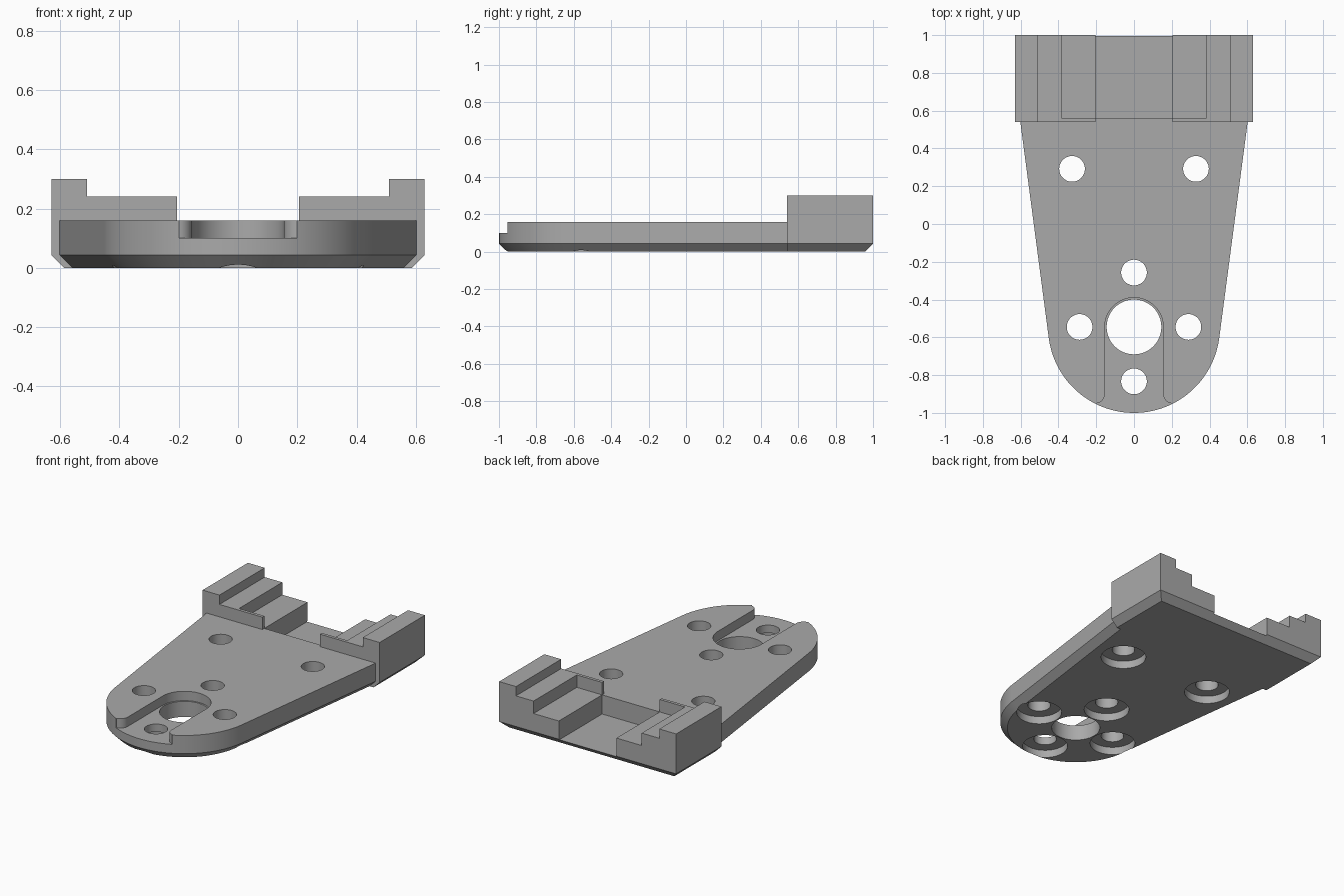
import bpy, bmesh
from math import radians, sin, cos, tan, pi

if "Cube" in bpy.data.objects:
    bpy.data.objects.remove(bpy.data.objects["Cube"])

grey = bpy.data.materials.new("plain_grey")
grey.use_nodes = True
grey.diffuse_color = (0.4, 0.4, 0.4, 1)
grey.node_tree.nodes["Principled BSDF"].inputs["Base Color"].default_value = (0.4, 0.4, 0.4, 1)

TOP, CHAMFER, NOSE_Y, NOSE_R = 0.16, 0.043, -0.545, 0.455


def loft(name, rings):
    """Closed solid through stacked outlines, each given as (points, z)."""
    bm = bmesh.new()
    loops = [[bm.verts.new((x, y, z)) for x, y in pts] for pts, z in rings]
    bm.faces.new(loops[0][::-1])
    bm.faces.new(loops[-1])
    for low, high in zip(loops, loops[1:]):
        n = len(low)
        for i in range(n):
            j = (i + 1) % n
            bm.faces.new((low[i], low[j], high[j], high[i]))
    bmesh.ops.recalc_face_normals(bm, faces=bm.faces)
    mesh = bpy.data.meshes.new(name)
    bm.to_mesh(mesh)
    bm.free()
    mesh.materials.append(grey)
    ob = bpy.data.objects.new(name, mesh)
    bpy.context.collection.objects.link(ob)
    return ob


def arc(cx, cy, r, start, end, steps):
    angles = [radians(start + (end - start) * i / steps) for i in range(steps + 1)]
    return [(cx + r * cos(a), cy + r * sin(a)) for a in angles]


def box_outline(x, y0, y1):
    return [(-x, y0), (x, y0), (x, y1), (-x, y1)]


def combine(body, tool, operation):
    tool.hide_render = True
    mod = body.modifiers.new(operation.lower(), "BOOLEAN")
    mod.object, mod.operation, mod.solver = tool, operation, "EXACT"
    bpy.context.view_layer.objects.active = body
    bpy.ops.object.modifier_apply(modifier=mod.name)
    bpy.data.objects.remove(tool)


def cut_box(x, y0, y1, z0):
    combine(body, loft("cutter", [(box_outline(x, y0, y1), z0), (box_outline(x, y0, y1), 0.5)]), "DIFFERENCE")


def cut_hole(x, y, r, z0, z1):
    ring = arc(x, y, r, 0, 360, 48)[:-1]
    combine(body, loft("cutter", [(ring, z0), (ring, z1)]), "DIFFERENCE")


def plate_outline(inset):
    """Round nose with straight sides widening towards the back."""
    taper, back = 7.5, 0.6
    pts = arc(0, NOSE_Y, NOSE_R - inset, -taper, taper - 180, 64)
    x, y = pts[0]
    edge = x + (back - y) * tan(radians(taper))
    return [(edge, back)] + pts + [(-edge, back)]


# Tapered plate with chamfered underside
body = loft("mounting_plate", [(plate_outline(CHAMFER), 0), (plate_outline(0), CHAMFER), (plate_outline(0), TOP)])

# Rear block, chamfered below on its sides and back
full = box_outline(0.63, 0.54, 1)
block = loft("rear_block", [(box_outline(0.63 - CHAMFER, 0.54, 1 - CHAMFER), 0), (full, CHAMFER), (full, 0.3)])
combine(body, block, "UNION")

# Steps, thin front lips and central channel
cut_box(0.51, 0.5, 1.1, 0.24)
cut_box(0.385, 0.56, 1.1, TOP)
cut_box(0.205, 0.5, 1.1, TOP)
cut_box(0.205, 0.56, 1.1, 0.037)

# Nose slot with rounded end and flared mouth
flare = arc(0.205, -0.9, 0.05, 180, 264, 10)
right = [(flare[-1][0], -1.1)] + flare[::-1]
left = [(-x, y) for x, y in reversed(right)]
slot = right + arc(0, NOSE_Y, 0.155, 0, 180, 32) + left
combine(body, loft("cutter", [(slot, 0.1), (slot, 0.5)]), "DIFFERENCE")

# Central bore and counterbored screw holes
cut_hole(0, NOSE_Y, 0.145, -0.1, 0.4)
holes = [(0, -0.257), (0, -0.833)]
for side in (-1, 1):
    holes += [(side * 0.288, NOSE_Y), (side * 0.328, 0.292)]
for x, y in holes:
    cut_hole(x, y, 0.068, -0.1, 0.4)
    cut_hole(x, y, 0.135, -0.1, 0.05)

# Smooth curved walls, crisp edges
bpy.ops.object.select_all(action="DESELECT")
body.select_set(True)
bpy.context.view_layer.objects.active = body
bpy.ops.object.shade_smooth_by_angle(angle=radians(30))
